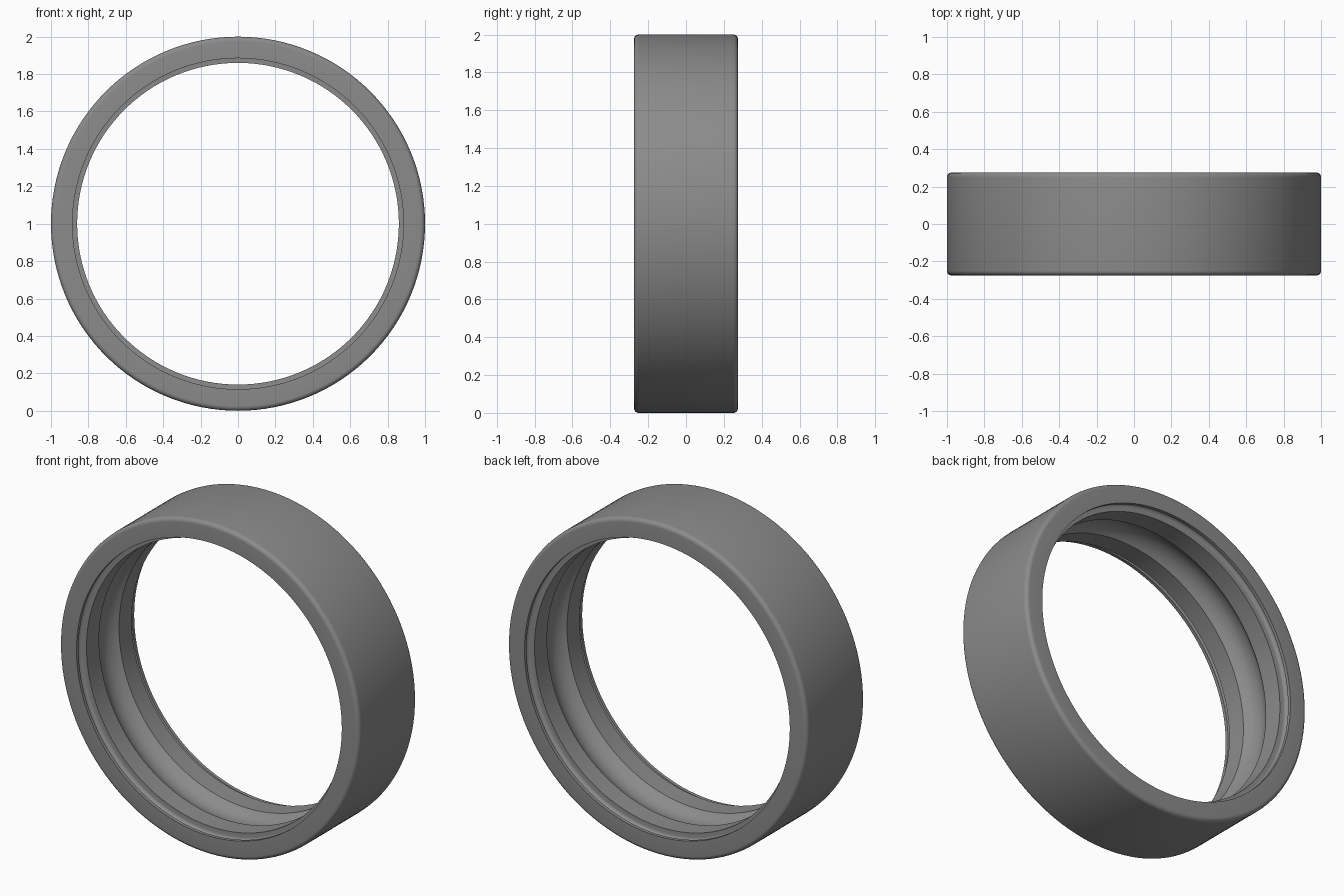
import bpy
import math

cube = bpy.data.objects.get("Cube")
if cube:
    bpy.data.objects.remove(cube, do_unlink=True)

SEGMENTS = 128
HALF = 0.275      # half width of the ring
FILLET = 0.025    # rounded outer corner
SHOULDER = 0.86   # inner radius beside the ball track
LIP = 0.885       # inner radius at the side faces


def arc(cx, cy, radius, start, end, steps):
    """Points on an arc as (ring radius, axial position)."""
    angles = [math.radians(start + (end - start) * i / steps) for i in range(steps + 1)]
    return [(cx + radius * math.cos(a), cy + radius * math.sin(a)) for a in angles]


# Half of the cross-section: outer wall, corner, seal groove, shoulder
half = arc(1 - FILLET, HALF - FILLET, FILLET, 0, 90, 6)
half += [(LIP, HALF), (LIP, 0.255)]
half += arc(LIP, 0.235, 0.02, 90, -90, 8)[1:]
half += [(SHOULDER, 0.215)]

# Ball track: a circular arc sunk into the inner wall
chord, depth = 0.095, 0.045
track_radius = (chord ** 2 + depth ** 2) / (2 * depth)
track_angle = math.degrees(math.asin(chord / track_radius))
track = arc(SHOULDER + depth - track_radius, 0, track_radius, track_angle, -track_angle, 14)

profile = half + track + [(r, -y) for r, y in reversed(half)]

# Revolve the closed cross-section about the y axis
verts, faces = [], []
count = len(profile)
for s in range(SEGMENTS):
    a = 2 * math.pi * s / SEGMENTS
    verts += [(r * math.cos(a), y, 1 + r * math.sin(a)) for r, y in profile]
    n = (s + 1) % SEGMENTS
    for i in range(count):
        j = (i + 1) % count
        faces.append((s * count + i, s * count + j, n * count + j, n * count + i))

mesh = bpy.data.meshes.new("bearing_outer_ring")
mesh.from_pydata(verts, [], faces)
mesh.update()
ring = bpy.data.objects.new("bearing_outer_ring", mesh)
bpy.context.collection.objects.link(ring)

# Plain steel grey
steel = bpy.data.materials.new("steel_grey")
steel.use_nodes = True
colour = (0.26, 0.26, 0.26, 1)
steel.diffuse_color = colour
steel.node_tree.nodes["Principled BSDF"].inputs["Base Color"].default_value = colour
mesh.materials.append(steel)

# Consistent outward normals and smooth shading with sharp edges
bpy.ops.object.select_all(action="DESELECT")
ring.select_set(True)
bpy.context.view_layer.objects.active = ring
bpy.ops.object.mode_set(mode="EDIT")
bpy.ops.mesh.select_all(action="SELECT")
bpy.ops.mesh.normals_make_consistent(inside=False)
bpy.ops.object.mode_set(mode="OBJECT")
bpy.ops.object.shade_smooth_by_angle(angle=math.radians(30))
